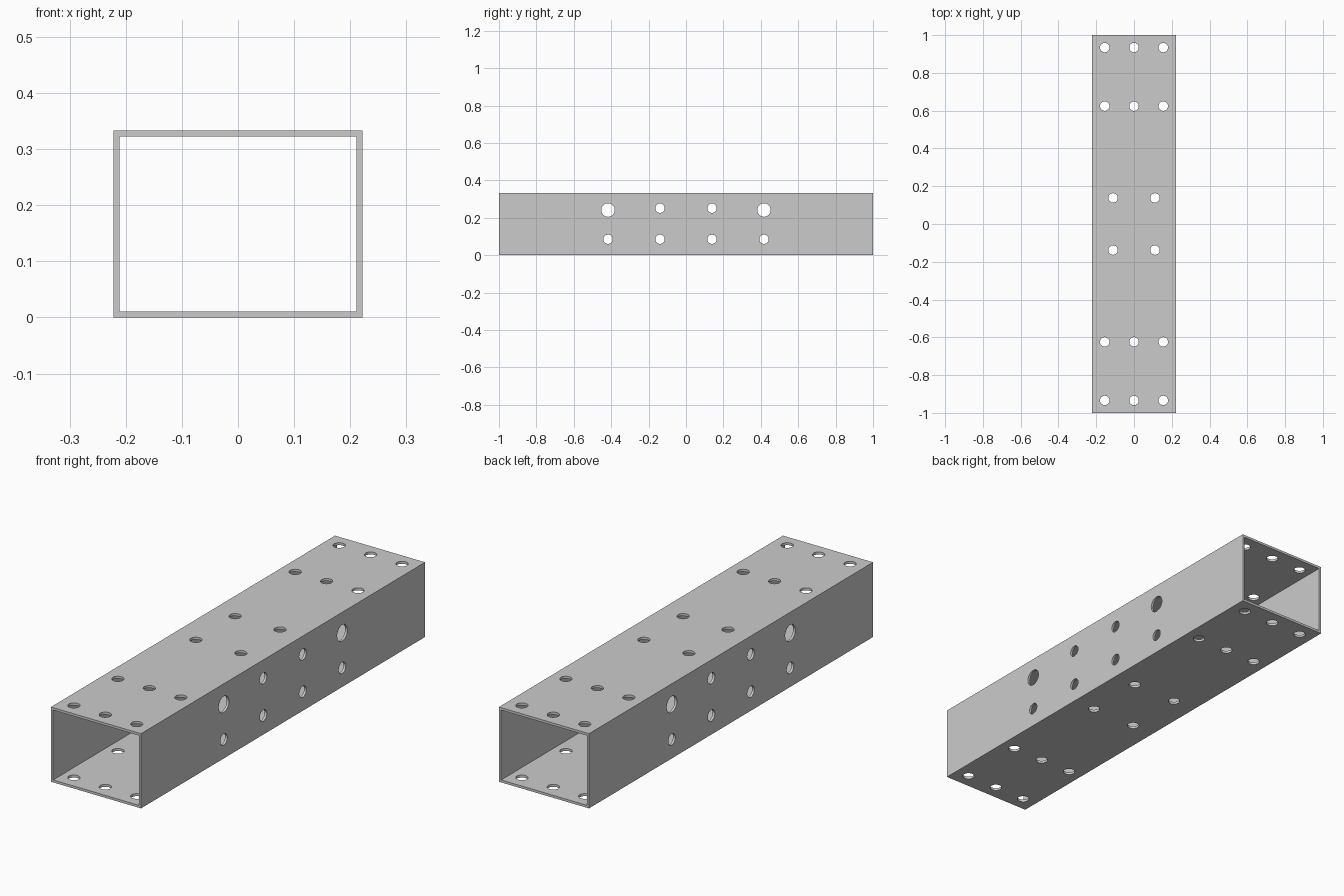
import bpy, bmesh
from math import pi
from mathutils import Matrix, Vector

if "Cube" in bpy.data.objects:
    bpy.data.objects.remove(bpy.data.objects["Cube"])

W, L, H, T = 0.444, 2.0, 0.333, 0.011


def make_object(name, bm):
    mesh = bpy.data.meshes.new(name)
    bm.to_mesh(mesh)
    bm.free()
    obj = bpy.data.objects.new(name, mesh)
    bpy.context.collection.objects.link(obj)
    return obj


def box(name, size):
    bm = bmesh.new()
    bmesh.ops.create_cube(bm, size=1, matrix=Matrix.Translation((0, 0, H / 2))
                          @ Matrix.Diagonal((*size, 1)))
    return make_object(name, bm)


def drills(name, holes, rotation):
    bm = bmesh.new()
    for centre, radius in holes:
        bmesh.ops.create_cone(bm, cap_ends=True, segments=32, radius1=radius,
                              radius2=radius, depth=1,
                              matrix=Matrix.Translation(Vector(centre)) @ rotation)
    return make_object(name, bm)


# Square-cornered tube body
tube = box("drilled_box_tube", (W, L, H))
bore = box("bore_cutter", (W - 2 * T, L + 0.2, H - 2 * T))

# Holes through the top and bottom walls
vertical = [((x, s * y, H / 2), 0.025)
            for s in (-1, 1) for y in (0.934, 0.624) for x in (-0.155, 0, 0.155)]
vertical += [((x, y, H / 2), 0.025) for x in (-0.111, 0.111) for y in (-0.138, 0.138)]

# Holes through the two side walls, with larger upper outer ones
sideways = []
for s in (-1, 1):
    sideways += [((0, s * 0.417, 0.241), 0.036), ((0, s * 0.139, 0.251), 0.025),
                 ((0, s * 0.417, 0.085), 0.025), ((0, s * 0.139, 0.085), 0.025)]

cutters = [bore,
           drills("vertical_drills", vertical, Matrix.Identity(4)),
           drills("sideways_drills", sideways, Matrix.Rotation(pi / 2, 4, 'Y'))]

# Cut the bore and holes, then discard the cutters
bpy.context.view_layer.objects.active = tube
for cutter in cutters:
    cutter.hide_render = True
    mod = tube.modifiers.new(cutter.name, 'BOOLEAN')
    mod.operation = 'DIFFERENCE'
    mod.solver = 'EXACT'
    mod.object = cutter
    bpy.ops.object.modifier_apply(modifier=mod.name)
    bpy.data.objects.remove(cutter)

# Round hole walls, crisp edges
bpy.ops.object.select_all(action='DESELECT')
tube.select_set(True)
bpy.ops.object.shade_smooth_by_angle(angle=pi / 6)
